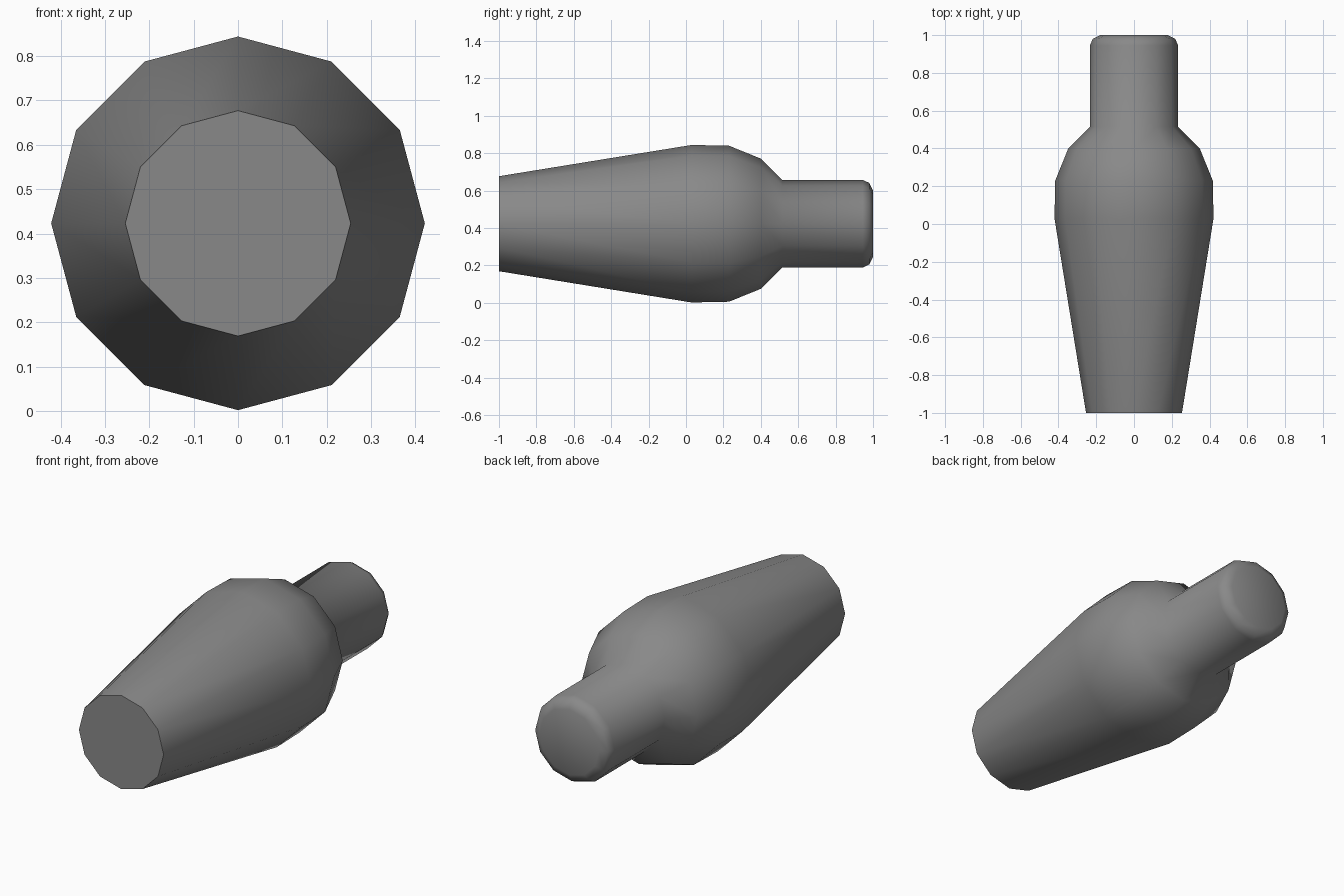
import bpy, bmesh, math

if "Cube" in bpy.data.objects:
    bpy.data.objects.remove(bpy.data.objects["Cube"])

SIDES = 12
CENTER_Z = 0.423

grey = bpy.data.materials.new("mid_grey")
grey.diffuse_color = (0.25, 0.25, 0.25, 1)
grey.use_nodes = True
grey.node_tree.nodes["Principled BSDF"].inputs["Base Color"].default_value = grey.diffuse_color


def lathe(name, profile, cap_start, cap_end):
    """Revolve (y, radius) points about the y axis."""
    bm = bmesh.new()
    rings = []
    for y, r in profile:
        rings.append([bm.verts.new((r * math.sin(math.tau * i / SIDES), y,
                                    CENTER_Z + r * math.cos(math.tau * i / SIDES)))
                      for i in range(SIDES)])
    for a, b in zip(rings, rings[1:]):
        for i in range(SIDES):
            j = (i + 1) % SIDES
            bm.faces.new((a[i], a[j], b[j], b[i]))
    if cap_start:
        bm.faces.new(rings[0])
    if cap_end:
        bm.faces.new(rings[-1])
    bmesh.ops.recalc_face_normals(bm, faces=bm.faces)
    me = bpy.data.meshes.new(name)
    bm.to_mesh(me)
    bm.free()
    me.materials.append(grey)
    ob = bpy.data.objects.new(name, me)
    bpy.context.collection.objects.link(ob)
    bpy.ops.object.select_all(action='DESELECT')
    ob.select_set(True)
    bpy.context.view_layer.objects.active = ob
    bpy.ops.object.shade_smooth_by_angle(angle=math.radians(48))
    return ob


# Tapered body with rounded shoulder, neck with softened rim
lathe("bulb_body_and_neck", [(-1.0, 0.254), (0.03, 0.421), (0.23, 0.417), (0.40, 0.348),
               (0.515, 0.234), (0.945, 0.234), (0.98, 0.218), (1.0, 0.178)], True, True)
# Sharp crease where the neck meets the shoulder
me = bpy.data.objects["bulb_body_and_neck"].data
attr = me.attributes.get("sharp_edge") or me.attributes.new("sharp_edge", 'BOOLEAN', 'EDGE')
for e in me.edges:
    if all(abs(me.vertices[v].co.y - 0.515) < 1e-4 for v in e.vertices):
        attr.data[e.index].value = True
